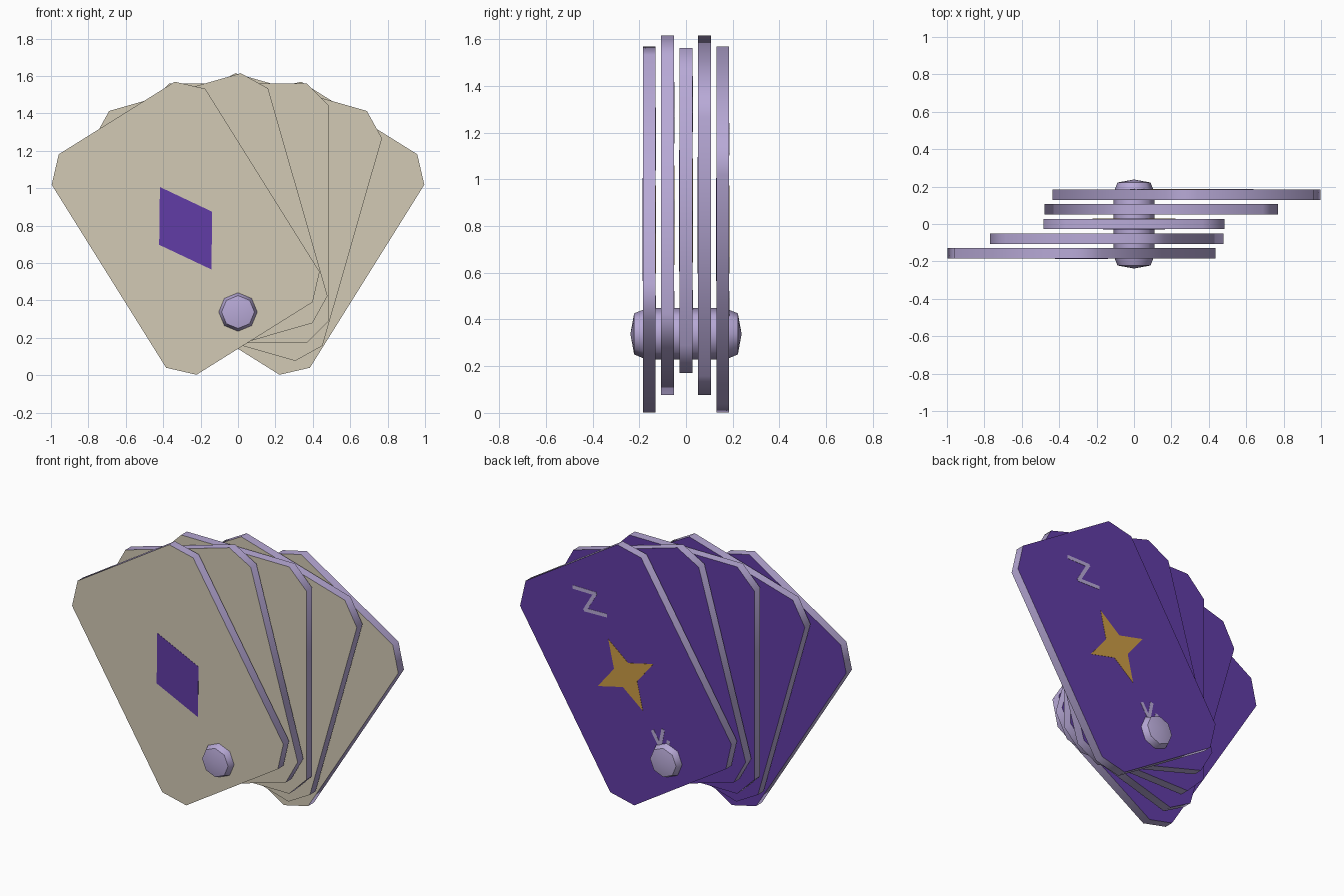
import bpy, bmesh, math
from mathutils import Vector

if "Cube" in bpy.data.objects:
    bpy.data.objects.remove(bpy.data.objects["Cube"])

PIVOT_Z = 0.338      # height of the pin all cards turn on
RISE = 0.528         # card centre above the pivot
HW, HH, CUT = 0.484, 0.695, 0.118
HALF_T, STEP = 0.0275, 0.0785


def material(name, rgb):
    m = bpy.data.materials.new(name)
    m.diffuse_color = (*rgb, 1)
    m.use_nodes = True
    m.node_tree.nodes["Principled BSDF"].inputs["Base Color"].default_value = m.diffuse_color
    return m


LAVENDER = material("lavender", (0.48, 0.40, 0.68))
CREAM = material("cream", (0.65, 0.59, 0.46))
PURPLE = material("purple", (0.12, 0.045, 0.38))
GOLD = material("gold", (0.60, 0.33, 0.06))


def finish(name, bm, mats, loc, turn=0.0):
    bmesh.ops.recalc_face_normals(bm, faces=bm.faces)
    me = bpy.data.meshes.new(name)
    bm.to_mesh(me)
    bm.free()
    for m in mats:
        me.materials.append(m)
    ob = bpy.data.objects.new(name, me)
    bpy.context.collection.objects.link(ob)
    ob.location = loc
    ob.rotation_euler = (0, turn, 0)
    bpy.ops.object.select_all(action='DESELECT')
    ob.select_set(True)
    bpy.context.view_layer.objects.active = ob
    bpy.ops.object.shade_smooth_by_angle(angle=math.radians(50))
    return ob


def add_plate(bm, pts, y0, y1):
    """Extruded outline in x-z: front face index 1, back face index 2, rim 0."""
    a = [bm.verts.new((x, y0, z + RISE)) for x, z in pts]
    b = [bm.verts.new((x, y1, z + RISE)) for x, z in pts]
    bm.faces.new(a).material_index = 1
    bm.faces.new(b[::-1]).material_index = 2
    n = len(pts)
    for i in range(n):
        j = (i + 1) % n
        bm.faces.new((a[i], b[i], b[j], a[j]))


def plate(name, outlines, y0, y1, mats, loc, turn):
    bm = bmesh.new()
    for pts in outlines:
        add_plate(bm, pts, y0, y1)
    return finish(name, bm, mats, loc, turn)


def bar(p, q, w=0.022, ext=0.007):
    """Rectangle outline along p-q, mirrored in x to read from the back."""
    p, q = Vector((-p[0], p[1])), Vector((-q[0], q[1]))
    d = (q - p).normalized()
    n = Vector((-d.y, d.x)) * w / 2
    p, q = p - d * ext, q + d * ext
    return [tuple(v) for v in (p + n, q + n, q - n, p - n)]


# outlines shared by every card
card_outline = []
for sx, sz in ((1, 1), (1, -1), (-1, -1), (-1, 1)):
    pair = [(sx * (HW - CUT), sz * HH), (sx * HW, sz * (HH - CUT))]
    card_outline += pair if sx * sz > 0 else pair[::-1]
diamond = [(0, 0.26), (0.167, 0), (0, -0.26), (-0.167, 0)]
star = []
for i in range(8):
    r = 0.222 if i % 2 == 0 else 0.08
    star.append((r * math.sin(i * math.pi / 4), r * math.cos(i * math.pi / 4)))
zig = [(-0.062, 0.563), (0.06, 0.485), (-0.06, 0.423), (0.062, 0.35)]
strokes = [bar(zig[i], zig[i + 1]) for i in range(3)]
strokes += [bar((0, -0.348), (0, -0.57)),
            bar((0, -0.44), (0.07, -0.365)),
            bar((0, -0.51), (0.07, -0.435))]

# fanned cards, each with a front diamond and back ornaments
SKIN = 0.0015
for i in range(-2, 3):
    loc, turn = (0, i * STEP, PIVOT_Z), math.radians(16 * i)
    tag = f"_{i + 3}"
    plate("card" + tag, [card_outline], -HALF_T, HALF_T,
          [LAVENDER, CREAM, PURPLE], loc, turn)
    plate("front_diamond" + tag, [diamond], -HALF_T - SKIN, -HALF_T + SKIN,
          [PURPLE] * 3, loc, turn)
    plate("back_star" + tag, [star], HALF_T - SKIN, HALF_T + SKIN,
          [GOLD] * 3, loc, turn)
    plate("back_strokes" + tag, strokes, HALF_T - SKIN, HALF_T + SKIN,
          [LAVENDER] * 3, loc, turn)

# eight-sided pin through the pivot
bm = bmesh.new()
profile = [(-0.222, 0.088), (-0.185, 0.103), (-0.15, 0.11),
           (0.15, 0.11), (0.185, 0.103), (0.222, 0.088)]
rings = [[bm.verts.new((r * math.sin(k * math.pi / 4), y, r * math.cos(k * math.pi / 4)))
          for k in range(8)] for y, r in profile]
for a, b in zip(rings, rings[1:]):
    for k in range(8):
        bm.faces.new((a[k], b[k], b[(k + 1) % 8], a[(k + 1) % 8]))
for ring, y in ((rings[0], -0.238), (rings[-1], 0.238)):
    tip = bm.verts.new((0, y, 0))
    for k in range(8):
        bm.faces.new((ring[k], ring[(k + 1) % 8], tip))
finish("pivot_pin", bm, [LAVENDER], (0, 0, PIVOT_Z))
